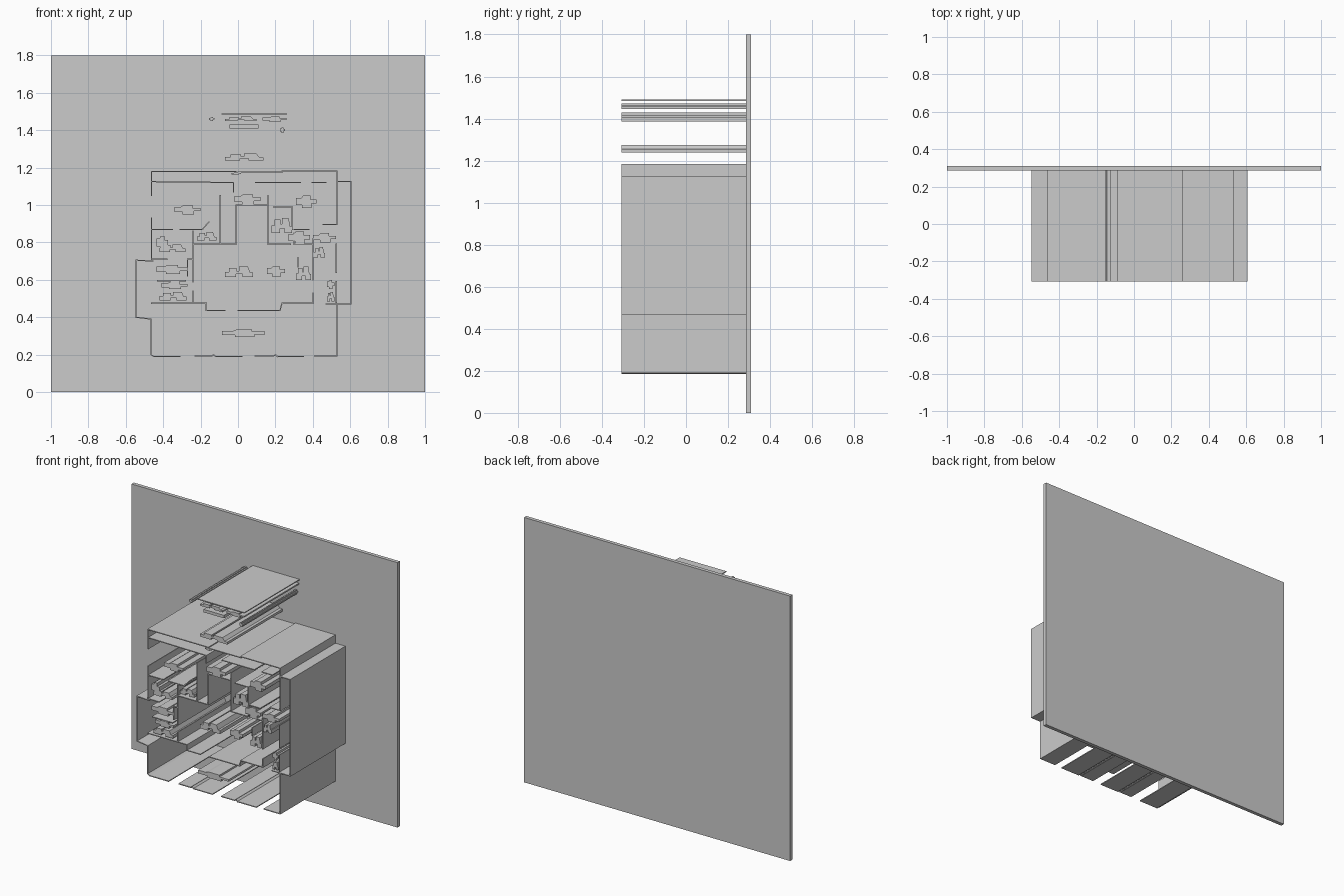
import bpy, bmesh
from mathutils import Vector

FRONT, BACK = -0.307, 0.285   # depth range of the raised plan
T = 0.006                     # wall thickness


def prism(bm, pts, y0=FRONT, y1=BACK):
    """Extrude an x-z outline along y."""
    f = bm.faces.new([bm.verts.new((x, y0, z)) for x, z in pts])
    ret = bmesh.ops.extrude_face_region(bm, geom=[f])
    vs = [v for v in ret["geom"] if isinstance(v, bmesh.types.BMVert)]
    bmesh.ops.translate(bm, vec=(0, y1 - y0, 0), verts=vs)


def finish(bm, name):
    bmesh.ops.recalc_face_normals(bm, faces=bm.faces)
    me = bpy.data.meshes.new(name)
    bm.to_mesh(me)
    bm.free()
    ob = bpy.data.objects.new(name, me)
    bpy.context.collection.objects.link(ob)


def walls(name, paths):
    """Thin upright walls following x-z polylines."""
    bm = bmesh.new()
    for path in paths:
        for a, b in zip(path, path[1:]):
            a, b = Vector(a), Vector(b)
            d = (b - a).normalized() * T / 2
            n = Vector((-d.y, d.x))
            a, b = a - d, b + d
            prism(bm, [a + n, b + n, b - n, a - n])
    finish(bm, name)


# stepped outlines of the raised blocks, in unit coordinates
STEPS = [
    [(0, 0), (.4, 0), (.4, .3), (.62, .3), (.62, 0), (1, 0), (1, .45), (.9, .45),
     (.82, 1), (.5, 1), (.5, .6), (.42, .6), (.42, .9), (.14, .9), (.14, .5), (0, .5)],
    [(0, .25), (.3, .25), (.3, 0), (.75, 0), (.75, .35), (1, .35), (1, .7), (.7, .7),
     (.7, 1), (.35, 1), (.25, .8), (0, .8)],
]


def blocks(name, boxes):
    """Small stepped bars, each given as x0, x1, z0, z1, outline."""
    bm = bmesh.new()
    for x0, x1, z0, z1, k in boxes:
        prism(bm, [(x0 + u * (x1 - x0), z0 + v * (z1 - z0)) for u, v in STEPS[k]])
    finish(bm, name)


# back plate
bm = bmesh.new()
prism(bm, [(-1, 0), (1, 0), (1, 1.8), (-1, 1.8)], BACK, 0.31)
finish(bm, "back_plate")

# outer walls
walls("outer_walls", [
    [(-.463, 1.05), (-.463, 1.18), (-.01, 1.18)],
    [(.0, 1.175), (.235, 1.175)],
    [(.235, 1.182), (.53, 1.182), (.53, .895)],
    [(-.463, 1.125), (-.025, 1.12), (-.025, 1.07)],
    [(.095, 1.12), (.335, 1.12)],
    [(.395, 1.12), (.47, 1.12)],
    [(.53, 1.125), (.605, 1.125), (.605, .47), (.47, .47)],
    [(.455, .895), (.53, .895)],
    [(-.463, .93), (-.463, .71)],
    [(-.455, .70), (-.545, .705), (-.545, .40), (-.465, .39)],
])

# lower terrace walls
walls("terrace_walls", [
    [(-.465, .39), (-.465, .20), (-.45, .19), (-.31, .19)],
    [(-.23, .193), (-.14, .193), (-.13, .2), (-.12, .19), (.02, .19)],
    [(.09, .193), (.19, .193), (.20, .2), (.21, .19), (.35, .19)],
    [(.41, .193), (.53, .193), (.53, .465)],
    [(-.463, .475), (-.17, .475), (-.17, .437), (-.07, .437)],
    [(.0, .437), (.225, .437), (.235, .475), (.40, .475), (.40, .53)],
])

# inner partitions
walls("inner_walls", [
    [(-.24, .79), (-.01, .79), (-.01, 1.00), (.155, 1.00)],
    [(-.095, .79), (-.095, 1.05)],
    [(-.463, .87), (-.35, .87)],
    [(-.31, .87), (-.19, .87), (-.155, .91)],
    [(-.24, .86), (-.24, .59)],
    [(-.24, .54), (-.24, .475)],
    [(-.463, .71), (-.38, .71)],
    [(-.27, .62), (-.27, .71), (-.24, .71)],
    [(-.43, .595), (-.28, .595)],
    [(.16, 1.05), (.16, .79), (.28, .79)],
    [(.19, .99), (.29, .99), (.29, .87)],
    [(.30, .85), (.30, .79), (.40, .79)],
    [(.40, .82), (.40, .60)],
    [(.32, .67), (.32, .72)],
    [(.525, .79), (.525, .64)],
    [(.525, .59), (.525, .48)],
    [(.30, .87), (.38, .87)],
])

# header bars above the plan
walls("header_bars", [[(-.085, 1.487), (.26, 1.487)]])
blocks("header_blocks", [
    (-.07, .10, 1.448, 1.472, 0), (.13, .26, 1.445, 1.472, 1),
    (-.155, -.125, 1.45, 1.47, 1), (.225, .25, 1.385, 1.415, 1),
    (-.07, .135, 1.238, 1.275, 0), (-.035, .015, 1.16, 1.175, 1),
])
bm = bmesh.new()
prism(bm, [(-.045, 1.41), (.11, 1.41), (.11, 1.43), (-.045, 1.43)])
finish(bm, "header_slab")

# raised blocks inside the rooms
blocks("room_blocks_left", [
    (-.34, -.20, .95, 1.00, 1), (-.22, -.115, .81, .855, 0),
    (-.435, -.375, .76, .835, 1), (-.42, -.28, .75, .79, 0),
    (-.435, -.27, .63, .68, 1), (-.41, -.27, .55, .59, 1),
    (-.42, -.275, .49, .535, 0),
])
blocks("room_blocks_centre", [
    (-.02, .12, 1.0, 1.06, 1), (-.07, .08, .615, .67, 0),
    (.155, .25, .615, .675, 1), (-.085, .145, .295, .335, 1),
])
blocks("room_blocks_right", [
    (.31, .42, .985, 1.05, 1), (.18, .29, .85, .93, 0),
    (.27, .385, .79, .86, 1), (.40, .525, .80, .85, 1),
    (.405, .465, .72, .775, 0), (.31, .39, .60, .67, 0),
    (.475, .515, .55, .60, 1), (.475, .515, .485, .535, 0),
])
